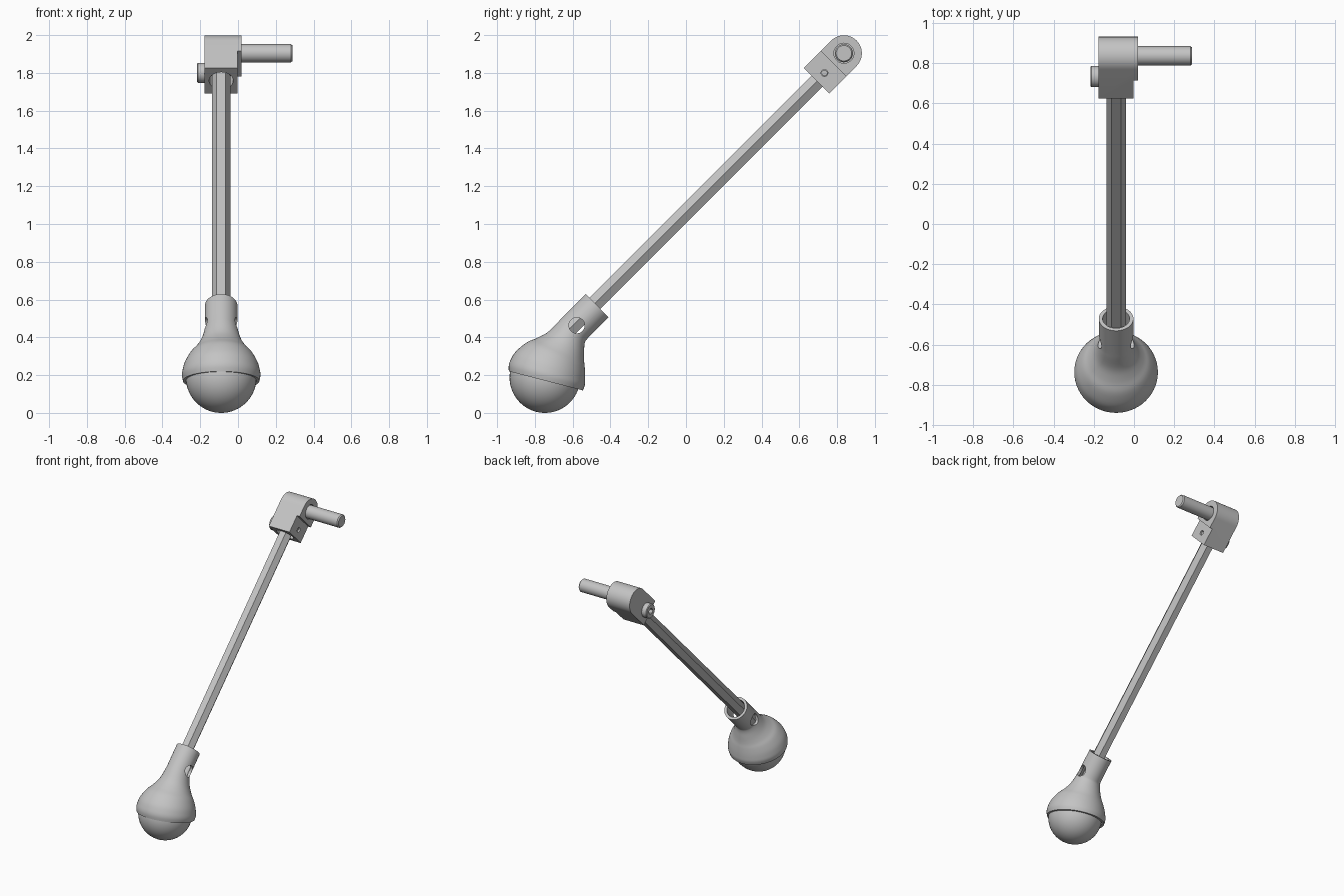
import bpy, bmesh, math
from mathutils import Vector

if "Cube" in bpy.data.objects:
    bpy.data.objects.remove(bpy.data.objects["Cube"])

grey = bpy.data.materials.new("plain_grey")
grey.diffuse_color = (0.55, 0.55, 0.55, 1)
grey.use_nodes = True
grey.node_tree.nodes["Principled BSDF"].inputs["Base Color"].default_value = grey.diffuse_color

S = math.sqrt(0.5)
X, Y, Z = Vector((1, 0, 0)), Vector((0, 1, 0)), Vector((0, 0, 1))
AXIS = Vector((0, S, S))       # direction of the sloping arm
PERP = Vector((0, -S, S))      # across the arm, seen from the side
CX = -0.089                    # x of the arm


def finish(name, bm, smooth=True):
    bmesh.ops.recalc_face_normals(bm, faces=bm.faces)
    me = bpy.data.meshes.new(name)
    bm.to_mesh(me)
    bm.free()
    me.materials.append(grey)
    ob = bpy.data.objects.new(name, me)
    bpy.context.collection.objects.link(ob)
    if smooth:
        select(ob)
        bpy.ops.object.shade_smooth_by_angle(angle=math.radians(32))
    return ob


def select(ob):
    bpy.ops.object.select_all(action='DESELECT')
    ob.select_set(True)
    bpy.context.view_layer.objects.active = ob


def loft(name, rings, sides=40, closed=False, smooth=True):
    """Skin circles given as (centre, radius, axis1, axis2)."""
    bm = bmesh.new()
    loops = []
    for c, r, e1, e2 in rings:
        loops.append([bm.verts.new(c + r * (math.cos(t) * e1 + math.sin(t) * e2))
                      for t in (2 * math.pi * i / sides for i in range(sides))])
    pairs = list(zip(loops, loops[1:]))
    if closed:
        pairs.append((loops[-1], loops[0]))
    else:
        bm.faces.new(loops[0])
        bm.faces.new(loops[-1])
    for a, b in pairs:
        for i in range(sides):
            j = (i + 1) % sides
            bm.faces.new((a[i], a[j], b[j], b[i]))
    return finish(name, bm, smooth)


def x_pin(name, y, z, parts, sides=40):
    """Round part along x from (x, radius) pairs."""
    return loft(name, [(Vector((x, y, z)), r, Y, Z) for x, r in parts], sides)


def arm_cyl(name, p0, p1, r, sides=40, smooth=True):
    return loft(name, [(p0, r, X, PERP), (p1, r, X, PERP)], sides, smooth=smooth)


def prism(name, pts, origin, x0, x1):
    """Side outline (along arm, across arm) extruded in x."""
    bm = bmesh.new()
    ends = [[bm.verts.new(Vector((x, 0, 0)) + origin + a * AXIS + w * PERP)
             for a, w in pts] for x in (x0, x1)]
    for e in ends:
        bm.faces.new(e)
    n = len(pts)
    for i in range(n):
        j = (i + 1) % n
        bm.faces.new((ends[0][i], ends[0][j], ends[1][j], ends[1][i]))
    return finish(name, bm)


def cut(ob, *cutters):
    for c in cutters:
        c.hide_render = True
        m = ob.modifiers.new("cut", 'BOOLEAN')
        m.operation, m.solver, m.object = 'DIFFERENCE', 'EXACT', c
        select(ob)
        bpy.ops.object.modifier_apply(modifier=m.name)
        bpy.data.objects.remove(c)
    select(ob)
    bpy.ops.object.shade_smooth_by_angle(angle=math.radians(32))


# Bent socket: opposite outline points (yL, zL, yR, zR) from rim to tube mouth
outline = [(-.938, .220, -.546, .119), (-.938, .252, -.536, .146),
           (-.927, .284, -.534, .172), (-.900, .326, -.534, .204),
           (-.843, .373, -.536, .241), (-.785, .398, -.539, .273),
           (-.726, .432, -.539, .316), (-.668, .491, -.536, .369),
           (-.636, .523, -.515, .401), (-.531, .629, -.410, .507)]


def spline(pts, steps=4):
    out = []
    for i in range(len(pts) - 1):
        a, b, c, d = (pts[max(0, min(len(pts) - 1, i + k))] for k in (-1, 0, 1, 2))
        if i == len(pts) - 2:          # straight tube
            out.append(b)
            continue
        for s in range(steps):
            t = s / steps
            out.append(tuple(0.5 * (2 * q + (r - p) * t + (2 * p - 5 * q + 4 * r - w) * t * t
                                    + (3 * q - p - 3 * r + w) * t ** 3)
                             for p, q, r, w in zip(a, b, c, d)))
    return out + [pts[-1]]


outer, inner = [], []
for yl, zl, yr, zr in spline(outline):
    L, R = Vector((CX, yl, zl)), Vector((CX, yr, zr))
    e, c, r = (L - R).normalized(), (L + R) / 2, (L - R).length / 2
    outer.append((c, r, X, e))
    inner.append((c, r - 0.019, X, e))
socket = loft("socket", outer + inner[::-1], 56, closed=True)
cut(socket, x_pin("socket_hole_cutter", -.578, .463, [(-.4, .042), (.2, .042)], 32))

# Ball held in the socket
bm = bmesh.new()
bmesh.ops.create_uvsphere(bm, u_segments=48, v_segments=32, radius=0.187)
bmesh.ops.translate(bm, verts=bm.verts, vec=(CX, -.747, .187))
finish("ball", bm)

# Six-sided rod
arm_cyl("rod", Vector((CX, -.65, .412)), Vector((CX, .75, 1.812)), 0.048, 6, smooth=False)

# Pivot block with rounded end, stepped side, rod bore, pin bore and bolt hole
pivot = Vector((0, .836, 1.904))
half = 0.095
pts = [(-.206, half), (-.206, -half)]
pts += [(half * math.cos(t), half * math.sin(t))
        for t in (-math.pi / 2 + math.pi * i / 28 for i in range(29))]
block = prism("pivot_block", pts, pivot, -.177, .019)
step = [(-.3, -.2), (-.078, -.2), (-.078, .2), (-.3, .2)]
mouth = Vector((CX, 0, 0)) + pivot - .206 * AXIS
cut(block,
    prism("step_cutter", step, pivot, -.003, .1),
    arm_cyl("rod_bore_cutter", mouth - .05 * AXIS, mouth + .09 * AXIS, .064),
    x_pin("pin_bore_cutter", pivot.y, pivot.z, [(-.06, .053), (.1, .053)]),
    x_pin("bolt_hole_cutter", .733, 1.80, [(-.1, .018), (.1, .018)], 24))

# Pivot pin with a bevelled tip
x_pin("pivot_pin", pivot.y, pivot.z, [(-.07, .048), (.281, .048), (.289, .041)])

# Clamping bolt with a hex recess
bolt = x_pin("clamp_bolt", .733, 1.80, [(-.217, .048), (-.212, .053), (-.17, .053)])
cut(bolt, x_pin("hex_recess_cutter", .733, 1.80, [(-.25, .024), (-.192, .024)], 6))
x_pin("bolt_shank", .733, 1.80, [(-.175, .016), (-.015, .016)], 24)
